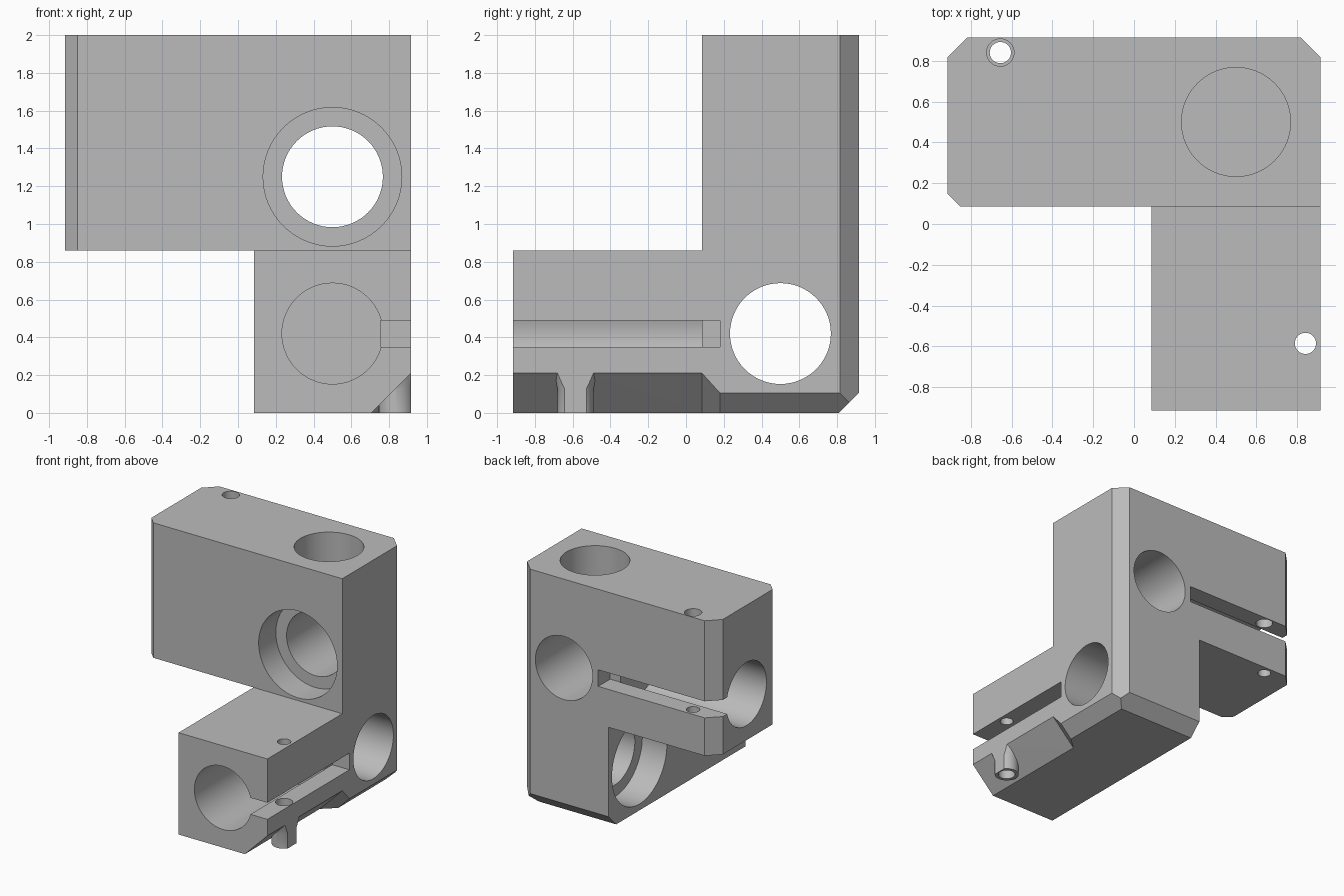
import bpy, bmesh, math
from mathutils import Vector

if "Cube" in bpy.data.objects:
    bpy.data.objects.remove(bpy.data.objects["Cube"], do_unlink=True)

H = 0.915        # half width
STEP = 0.085     # inner faces of the arms
MID = 0.86       # height where the two arms meet
FAR = 1.2        # cutters overshoot to here
BORE, SEAT = 0.267, 0.367
AXES = {"X": (1, 2, 0), "Y": (0, 2, 1), "Z": (0, 1, 2)}


def loft(name, axis, sections):
    """Closed solid through profiles placed along an axis: [(position, points)]."""
    u, v, w = AXES[axis]
    bm = bmesh.new()
    rings = []
    for pos, pts in sections:
        ring = []
        for a, b in pts:
            co = Vector()
            co[u], co[v], co[w] = a, b, pos
            ring.append(bm.verts.new(co))
        rings.append(ring)
    for r0, r1 in zip(rings, rings[1:]):
        for i in range(len(r0)):
            j = (i + 1) % len(r0)
            bm.faces.new((r0[i], r0[j], r1[j], r1[i]))
    bm.faces.new(rings[0])
    bm.faces.new(rings[-1])
    bmesh.ops.recalc_face_normals(bm, faces=bm.faces)
    mesh = bpy.data.meshes.new(name)
    bm.to_mesh(mesh)
    bm.free()
    obj = bpy.data.objects.new(name, mesh)
    bpy.context.collection.objects.link(obj)
    return obj


def circle(cx, cy, r, n=64):
    return [(cx + r * math.cos(math.tau * i / n), cy + r * math.sin(math.tau * i / n))
            for i in range(n)]


def rect(x0, x1, y0, y1):
    return [(x0, y0), (x1, y0), (x1, y1), (x0, y1)]


def corner(cx, cy, sx, sy, size, over=0.1):
    """Triangle that cuts a corner by the given size."""
    d = size + over
    return [(cx + sx * over, cy + sy * over), (cx - sx * d, cy + sy * over),
            (cx + sx * over, cy - sy * d)]


def prism(name, axis, pts, lo, hi):
    return loft(name, axis, [(lo, pts), (hi, pts)])


def cut(target, cutter):
    mod = target.modifiers.new("cut", "BOOLEAN")
    mod.operation, mod.solver, mod.object = "DIFFERENCE", "EXACT", cutter
    deps = bpy.context.evaluated_depsgraph_get()
    mesh = bpy.data.meshes.new_from_object(target.evaluated_get(deps))
    target.modifiers.clear()
    target.data = mesh
    bpy.data.objects.remove(cutter, do_unlink=True)


body = prism("bracket_body", "Z", rect(-H, H, -H, H), 0, 2)

# Leave the upper sideways arm and the lower forward arm
cut(body, prism("upper_gap", "X", rect(-FAR, STEP, MID, 2.2), -FAR, FAR))
cut(body, prism("lower_gap", "X", rect(-FAR, FAR, -0.2, MID), -FAR, STEP))

# Chamfered vertical corners and back bottom edge
for x, y, sx, sy, size in ((-H, H, -1, 1, 0.1), (H, H, 1, 1, 0.1), (-H, STEP, -1, -1, 0.065)):
    lo = 0.6 if sy < 0 else -0.2
    cut(body, prism("corner_cut", "Z", corner(x, y, sx, sy, size), lo, 2.2))
cut(body, prism("back_edge_cut", "X", corner(H, 0, 1, -1, 0.105), -FAR, FAR))

# Side bottom chamfer, wider under the forward arm, leaving a screw boss
wide, narrow = corner(H, 0, 1, -1, 0.21), corner(H, 0, 1, -1, 0.105)
edge = loft("side_edge_cut", "Y", [(-FAR, wide), (STEP, wide), (0.18, narrow), (FAR, narrow)])
SX, SY = 0.84, -0.585
boss = [(z, circle(SX, SY, r)) for z, r in
        ((-0.3, 0.095), (0.13, 0.095), (0.21, 0.121), (0.4, 0.121))]
cut(edge, loft("boss_keep", "Z", boss))
cut(body, edge)

# Rod bores: axis, centre, radius, start, end
for axis, c, r, lo, hi in (
        ("Z", (0.5, 0.5), BORE, 1.665, 2.2),
        ("Y", (0.5, 0.42), BORE, -FAR, STEP),
        ("X", (0.5, 1.25), BORE, -FAR, STEP),
        ("Y", (0.5, 1.25), BORE, -0.1, FAR),
        ("Y", (0.5, 1.25), SEAT, -0.1, 0.315),
        ("X", (0.5, 0.42), BORE, -0.1, FAR),
        ("X", (0.5, 0.42), SEAT, -0.1, 0.315)):
    cut(body, prism("bore", axis, circle(*c, r), lo, hi))

# Clamp slots opening from the blind bores
cut(body, prism("side_slot", "Y", rect(0.755, FAR, 0.35, 0.49), -FAR, 0.18))
cut(body, prism("back_slot", "X", rect(0.755, FAR, 1.18, 1.32), -FAR, 0.18))

# Clamp screw holes, wider on the head side
for x, y, r, lo, hi in ((SX, SY, 0.067, -0.2, 0.42), (SX, SY, 0.052, 0.4, 1.0),
                        (-0.655, 0.84, 0.052, 0.6, 1.26), (-0.655, 0.84, 0.067, 1.25, 2.2)):
    cut(body, prism("screw_hole", "Z", circle(x, y, r, 40), lo, hi))

# Single grey finish
grey = bpy.data.materials.new("plain_grey")
grey.use_nodes = True
color = (0.5, 0.5, 0.5, 1)
grey.diffuse_color = color
grey.node_tree.nodes["Principled BSDF"].inputs["Base Color"].default_value = color
body.data.materials.clear()
body.data.materials.append(grey)
for p in body.data.polygons:
    p.material_index = 0

bpy.ops.object.select_all(action="DESELECT")
body.select_set(True)
bpy.context.view_layer.objects.active = body
bpy.ops.object.shade_smooth_by_angle(angle=math.radians(25))
